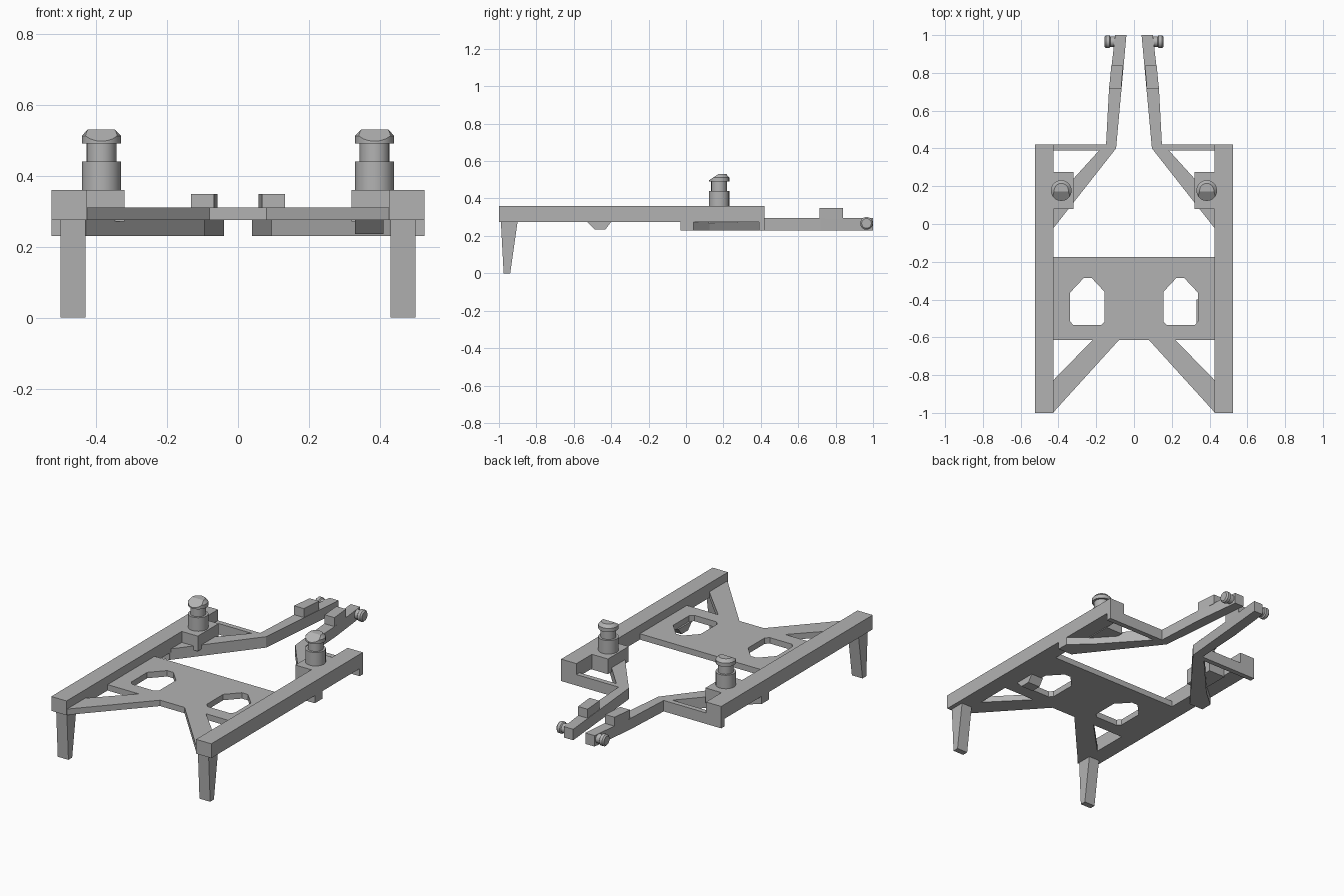
import bpy
import bmesh
import math
from mathutils import Matrix, Vector

cube = bpy.data.objects.get("Cube")
if cube:
    bpy.data.objects.remove(cube, do_unlink=True)

grey = bpy.data.materials.new("plain grey")
grey.use_nodes = True
COLOUR = (0.45, 0.45, 0.45, 1)
grey.diffuse_color = COLOUR
grey.node_tree.nodes["Principled BSDF"].inputs["Base Color"].default_value = COLOUR


def finish(name, bm, mirror=True):
    bmesh.ops.recalc_face_normals(bm, faces=bm.faces)
    mesh = bpy.data.meshes.new(name)
    bm.to_mesh(mesh)
    bm.free()
    mesh.materials.append(grey)
    ob = bpy.data.objects.new(name, mesh)
    bpy.context.collection.objects.link(ob)
    if mirror:
        ob.modifiers.new("mirror", 'MIRROR')
    return ob


def prism(name, pts, lo, hi, axis='Z', mirror=True):
    """Extrude an outline: (x, y) along Z, or (y, z) along X."""
    bm = bmesh.new()
    if axis == 'Z':
        verts = [bm.verts.new((a, b, lo)) for a, b in pts]
        shift = (0, 0, hi - lo)
    else:
        verts = [bm.verts.new((lo, a, b)) for a, b in pts]
        shift = (hi - lo, 0, 0)
    face = bm.faces.new(verts)
    ext = bmesh.ops.extrude_face_region(bm, geom=[face])["geom"]
    top = [g for g in ext if isinstance(g, bmesh.types.BMVert)]
    bmesh.ops.translate(bm, verts=top, vec=shift)
    return finish(name, bm, mirror)


def box(name, x, y, z, mirror=True):
    pts = [(x[0], y[0]), (x[1], y[0]), (x[1], y[1]), (x[0], y[1])]
    return prism(name, pts, z[0], z[1], mirror=mirror)


def turned(name, profile, place, segments=20, cut=None):
    """Lathe a (radius, height) profile, optionally slicing off one side."""
    bm = bmesh.new()
    rings = []
    for r, h in profile:
        angles = [2 * math.pi * i / segments for i in range(segments)]
        rings.append([bm.verts.new((r * math.cos(a), r * math.sin(a), h)) for a in angles])
    for low, high in zip(rings, rings[1:]):
        for i in range(segments):
            j = (i + 1) % segments
            bm.faces.new((low[i], low[j], high[j], high[i]))
    bm.faces.new(rings[0][::-1])
    bm.faces.new(rings[-1])
    if cut:
        bmesh.ops.bisect_plane(bm, geom=bm.verts[:] + bm.edges[:] + bm.faces[:],
                               plane_co=cut[0], plane_no=cut[1], clear_outer=True)
        bmesh.ops.holes_fill(bm, edges=[e for e in bm.edges if e.is_boundary])
    bm.transform(place)
    ob = finish(name, bm)
    bpy.context.view_layer.objects.active = ob
    ob.select_set(True)
    bpy.ops.object.shade_smooth_by_angle(angle=math.radians(30))
    ob.select_set(False)


# Side rails and the tapered front legs
box("side_rail", (0.425, 0.525), (-1, 0.42), (0.275, 0.36))
prism("front_leg", [(-0.99, 0.28), (-0.975, 0), (-0.94, 0), (-0.90, 0.28)], 0.43, 0.50, 'X')

# Centre panel with two pointed openings
panel = box("centre_panel", (-0.43, 0.43), (-0.615, -0.175), (0.275, 0.31), mirror=False)
opening = [(0.175, -0.535), (0.32, -0.535), (0.34, -0.515), (0.34, -0.365),
           (0.265, -0.285), (0.225, -0.285), (0.155, -0.36), (0.155, -0.515)]
cutter = prism("opening_cutter", opening, 0.2, 0.4)
cutter.hide_render = True
cutter.hide_viewport = True
cut = panel.modifiers.new("openings", 'BOOLEAN')
cut.operation = 'DIFFERENCE'
cut.object = cutter

# Diagonal braces at the front, and the small catch under the panel
prism("front_brace", [(0.08, -0.615), (0.425, -0.995), (0.43, -0.83), (0.22, -0.615)], 0.275, 0.31)
prism("panel_catch", [(-0.53, 0.276), (-0.49, 0.235), (-0.43, 0.235), (-0.40, 0.276)],
      0.33, 0.41, 'X', mirror=False)

# Rear braces, cross bars and end blocks
prism("rear_brace", [(0.525, -0.03), (0.525, 0.04), (0.425, 0.125), (0.175, 0.40),
                     (0.148, 0.42), (0.095, 0.40), (0.425, -0.02), (0.43, -0.03)], 0.23, 0.295)
box("rear_cross_bar", (0.14, 0.43), (0.39, 0.42), (0.23, 0.295))
box("rail_end_block", (0.425, 0.525), (0.39, 0.42), (0.23, 0.28))

# Converging rear arms with raised lugs
prism("rear_arm", [(0.095, 0.40), (0.148, 0.42), (0.132, 0.72), (0.10, 1), (0.04, 1)], 0.23, 0.295)
prism("arm_lug", [(0.068, 0.715), (0.132, 0.715), (0.12, 0.84), (0.058, 0.84)], 0.29, 0.348)

# Side pins at the arm tips
pin = [(0.027, 0), (0.027, 0.045), (0.034, 0.05), (0.034, 0.068), (0.026, 0.076)]
turned("arm_pin", pin, Matrix.Translation((0.08, 0.965, 0.267)) @ Matrix.Rotation(math.pi / 2, 4, 'Y'))

# Post pads and posts with slanted heads
box("post_pad", (0.32, 0.43), (0.08, 0.275), (0.27, 0.36))
post = [(0.055, 0), (0.055, 0.08), (0.042, 0.08), (0.042, 0.13),
        (0.055, 0.13), (0.055, 0.152), (0.038, 0.17)]
turned("post", post, Matrix.Translation((0.385, 0.177, 0.36)),
       cut=(Vector((0, -0.005, 0.17)), Vector((0, -0.04, 0.06))))
